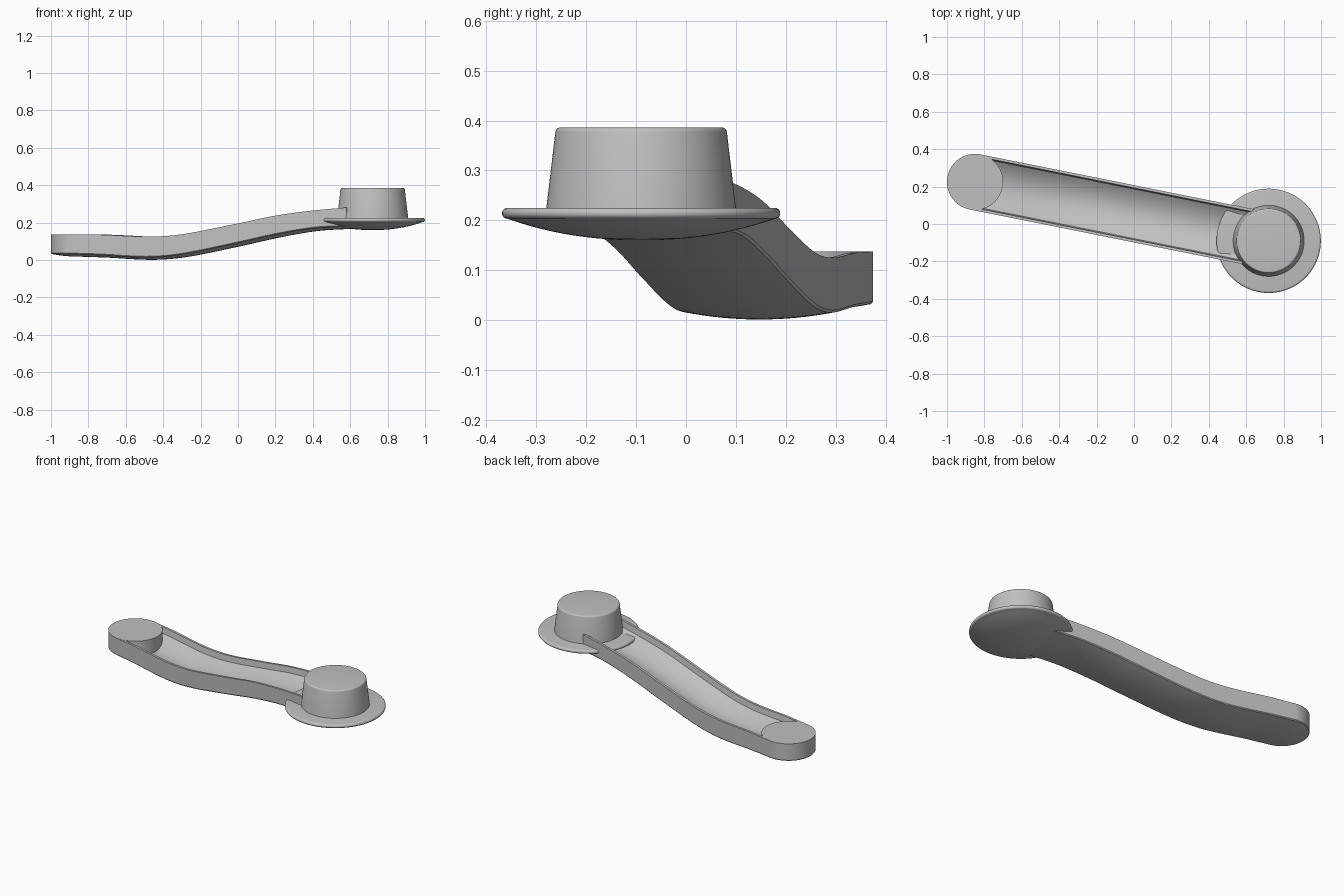
import bpy, bmesh, math
from mathutils import Vector

cube = bpy.data.objects.get("Cube")
if cube:
    bpy.data.objects.remove(cube)

grey = bpy.data.materials.new("plain_grey")
grey.use_nodes = True
COLOUR = (0.53, 0.53, 0.53, 1)
grey.diffuse_color = COLOUR
grey.node_tree.nodes["Principled BSDF"].inputs["Base Color"].default_value = COLOUR

PIVOT = Vector((-0.85, 0.225, 0))
KNOB = Vector((0.72, -0.09, 0))
ALONG = (KNOB - PIVOT).normalized()
ACROSS = Vector((-ALONG.y, ALONG.x, 0))
HALF = 0.15


def finish(name, bm, angle=32):
    bmesh.ops.remove_doubles(bm, verts=bm.verts, dist=1e-5)
    bmesh.ops.recalc_face_normals(bm, faces=bm.faces)
    mesh = bpy.data.meshes.new(name)
    bm.to_mesh(mesh)
    bm.free()
    mesh.materials.append(grey)
    obj = bpy.data.objects.new(name, mesh)
    bpy.context.collection.objects.link(obj)
    bpy.ops.object.select_all(action='DESELECT')
    obj.select_set(True)
    bpy.context.view_layer.objects.active = obj
    bpy.ops.object.shade_smooth_by_angle(angle=math.radians(angle))
    return obj


def lathe(name, profile, centre, steps=96):
    """Spin a (radius, height) profile around a vertical axis."""
    bm = bmesh.new()
    verts = [bm.verts.new(centre + Vector((r, 0, z))) for r, z in profile]
    edges = [bm.edges.new(pair) for pair in zip(verts, verts[1:])]
    bmesh.ops.spin(bm, geom=verts + edges, cent=centre, axis=(0, 0, 1),
                   angle=math.tau, steps=steps)
    return finish(name, bm)


def dome(radius, low, high, power=2, n=8):
    return [(radius * i / n, low + (high - low) * (i / n) ** power) for i in range(n + 1)]


def rounded(radius, z, r, start, end, n=5):
    """Points of a rounded profile corner, angles in degrees."""
    angles = [math.radians(start + (end - start) * i / n) for i in range(n + 1)]
    return [(radius + r * math.cos(a), z + r * math.sin(a)) for a in angles]


def smooth(stations, values, s):
    """Smooth curve through the given heights."""
    last = len(stations) - 1
    i = max(k for k in range(last) if stations[k] <= s + 1e-9)

    def slope(k):
        a, b = max(k - 1, 0), min(k + 1, last)
        return (values[b] - values[a]) / (stations[b] - stations[a])

    h = stations[i + 1] - stations[i]
    t = (s - stations[i]) / h
    return ((2*t**3 - 3*t**2 + 1) * values[i] + (t**3 - 2*t**2 + t) * h * slope(i)
            + (3*t**2 - 2*t**3) * values[i + 1] + (t**3 - t**2) * h * slope(i + 1))


# Arm: a channel section swept along an S-shaped side profile
STATIONS = [0, 0.15, 0.4, 0.58, 0.87, 1.1, 1.3, 1.49]
TOP = [0.136, 0.135, 0.125, 0.136, 0.19, 0.237, 0.264, 0.281]
BOTTOM = [0.018, 0.013, 0.001, 0.015, 0.072, 0.122, 0.155, 0.167]


def section(top, bottom):
    crown, wall, depth, inner, n = 0.014, 0.035, 0.085, 0.13, 16
    spread = [-1 + 2 * i / n for i in range(n + 1)]
    pts = [(-HALF, top), (-0.136, top)]
    pts += [(inner * v, top - depth + (depth - wall) * v * v) for v in spread]
    pts += [(0.136, top), (HALF, top), (HALF, bottom + crown + 0.005)]
    pts += [((HALF - 0.004) * -v, bottom + crown * v * v) for v in spread]
    pts += [(-HALF, bottom + crown + 0.005)]
    return pts


bm = bmesh.new()
rings = []
COUNT = 60
for i in range(COUNT + 1):
    s = STATIONS[-1] * i / COUNT
    pts = section(smooth(STATIONS, TOP, s), smooth(STATIONS, BOTTOM, s))
    rings.append([bm.verts.new(PIVOT + ALONG * s + ACROSS * v + Vector((0, 0, z)))
                  for v, z in pts])
for a, b in zip(rings, rings[1:]):
    for k in range(len(a)):
        j = (k + 1) % len(a)
        bm.faces.new((a[k], a[j], b[j], b[k]))
bm.faces.new(rings[0])
bm.faces.new(rings[-1])
finish("crank_arm", bm)

# Round boss at the pivot end
lathe("pivot_boss",
      dome(HALF - 0.004, 0.018, 0.032) + [(HALF, 0.037), (HALF, 0.137), (0, 0.137)], PIVOT)

# Dished flange under the knob
lathe("knob_flange",
      dome(0.268, 0.16, 0.203, 2.2, 12) + rounded(0.268, 0.214, 0.011, -70, 90, 8)
      + [(0, 0.225)], KNOB)

# Tapered knob with a softened top edge
lathe("knob", [(0, 0.215), (0.191, 0.215), (0.19, 0.225)]
      + rounded(0.162, 0.376, 0.01, 7, 90) + [(0, 0.386)], KNOB)
